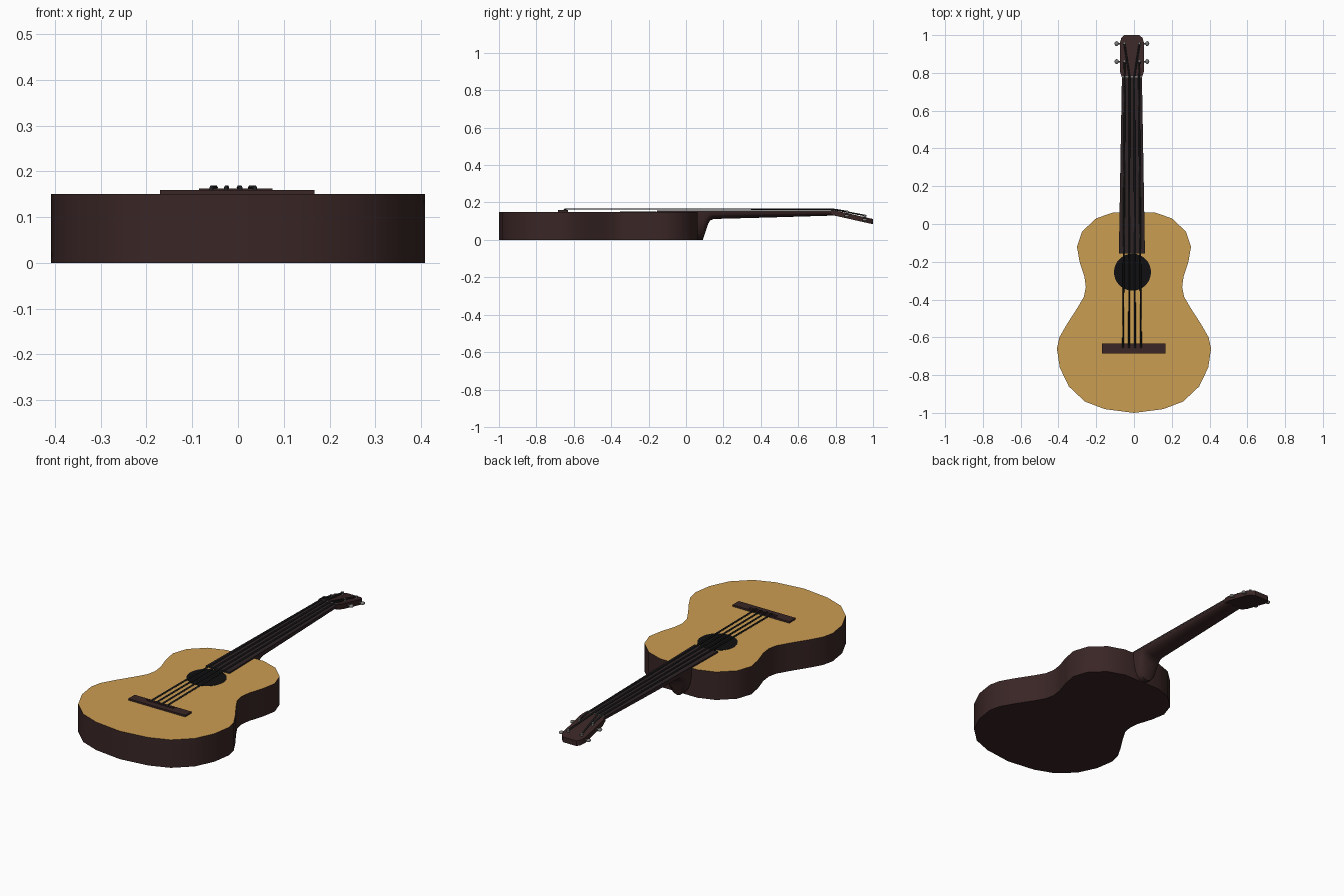
import bpy, bmesh, math
from mathutils import Vector

if "Cube" in bpy.data.objects:
    bpy.data.objects.remove(bpy.data.objects["Cube"])


def material(name, rgb):
    m = bpy.data.materials.new(name)
    m.diffuse_color = (*rgb, 1)
    m.use_nodes = True
    m.node_tree.nodes["Principled BSDF"].inputs["Base Color"].default_value = m.diffuse_color
    return m


BROWN = material("dark_brown_wood", (0.042, 0.019, 0.019))
TAN = material("spruce_tan", (0.60, 0.34, 0.085))
BLACK = material("hole_black", (0.005, 0.005, 0.006))
BOARD = material("fretboard_dark", (0.027, 0.017, 0.018))
STRING = material("string_dark_grey", (0.015, 0.016, 0.017))
METAL = material("metal_grey", (0.20, 0.20, 0.19))
CX = -0.011  # centre line of the neck


def finish(name, bm, mats, angle=40):
    bmesh.ops.recalc_face_normals(bm, faces=bm.faces)
    me = bpy.data.meshes.new(name)
    bm.to_mesh(me)
    bm.free()
    for m in mats:
        me.materials.append(m)
    ob = bpy.data.objects.new(name, me)
    bpy.context.collection.objects.link(ob)
    bpy.ops.object.select_all(action='DESELECT')
    ob.select_set(True)
    bpy.context.view_layer.objects.active = ob
    bpy.ops.object.shade_smooth_by_angle(angle=math.radians(angle))
    return ob


def loft(name, rings, mats, angle=40, top_mat=0):
    """Skin a list of equal-length point rings and cap both ends."""
    bm = bmesh.new()
    vs = [[bm.verts.new(p) for p in r] for r in rings]
    n = len(vs[0])
    for a, b in zip(vs, vs[1:]):
        for i in range(n):
            j = (i + 1) % n
            bm.faces.new((a[i], a[j], b[j], b[i]))
    bm.faces.new(vs[0])
    bm.faces.new(vs[-1]).material_index = top_mat
    return finish(name, bm, mats, angle)


def prism(name, outline, bottom, top, mats, top_mat=0):
    """Extrude an outline; bottom and top are functions of y."""
    return loft(name, [[(x, y, f(y)) for x, y in outline] for f in (bottom, top)],
                mats, top_mat=top_mat)


def box(name, x0, x1, y0, y1, z0, z1, mat):
    return prism(name, [(x0, y0), (x1, y0), (x1, y1), (x0, y1)],
                 lambda y: z0, lambda y: z1, [mat])


def rod(name, a, b, r, mat, sides=10):
    a, b = Vector(a), Vector(b)
    d = (b - a).normalized()
    u = d.orthogonal().normalized()
    v = d.cross(u)
    rings = [[c + r * (math.cos(t) * u + math.sin(t) * v)
              for t in (2 * math.pi * i / sides for i in range(sides))] for c in (a, b)]
    return loft(name, rings, [mat])


# body: mirrored half outline, tan soundboard on top
half = [(0, -1.0), (0.155, -0.98), (0.26, -0.94), (0.345, -0.86), (0.393, -0.76),
        (0.408, -0.66), (0.395, -0.60), (0.355, -0.53), (0.30, -0.445), (0.265, -0.385),
        (0.255, -0.335), (0.262, -0.28), (0.288, -0.20), (0.302, -0.12),
        (0.275, -0.04), (0.20, 0.03), (0.11, 0.061)]
outline = half + [(-x, y) for x, y in reversed(half[1:])]
prism("body", outline, lambda y: 0, lambda y: 0.15, [BROWN, TAN], top_mat=1)

# sound hole plate
N = 32
hole = [(-0.008 + 0.098 * math.cos(2 * math.pi * i / N),
         -0.255 + 0.098 * math.sin(2 * math.pi * i / N)) for i in range(N)]
prism("sound_hole", hole, lambda y: 0.149, lambda y: 0.1515, [BLACK])


def neck_half(y):
    """Half width of the neck, narrowing towards the nut."""
    return 0.069 - 0.016 * (y + 0.15) / 0.93


# neck and heel: rounded underside lofted along y
rings = []
for y, low in ((0.03, 0), (0.09, 0.0), (0.105, 0.045), (0.118, 0.085), (0.13, 0.105),
               (0.15, 0.112), (0.45, 0.120), (0.785, 0.130)):
    w = neck_half(y)
    ring = [(CX + w * math.cos(t), y, 0.15 - (0.15 - low) * math.sin(t) ** 0.8)
            for t in (math.pi * i / 12 for i in range(12))]
    rings.append(ring + [(CX - w, y, 0.15)])
loft("neck", rings, [BROWN], angle=60)

# fretboard
w0, w1 = neck_half(-0.155), neck_half(0.78)
prism("fretboard", [(CX - w0, -0.155), (CX + w0, -0.155), (CX + w1, 0.78), (CX - w1, 0.78)],
      lambda y: 0.148, lambda y: 0.158, [BOARD])


# headstock, tilted back
def head_top(y):
    return 0.160 - 0.225 * (y - 0.785)


side = [(0.053, 0.775), (0.064, 0.81), (0.064, 0.96), (0.056, 0.985), (0.04, 1.0)]
head = [(CX + x, y) for x, y in side] + [(CX - x, y) for x, y in reversed(side)]
prism("headstock", head, lambda y: head_top(y) - 0.028, head_top, [BROWN])

# nut, bridge and saddle
box("nut", CX - 0.053, CX + 0.053, 0.776, 0.784, 0.15, 0.163, METAL)
box("bridge", -0.17, 0.167, -0.685, -0.632, 0.149, 0.159, BROWN)
box("saddle", -0.085, 0.075, -0.652, -0.640, 0.157, 0.163, BROWN)

# tuning machines: post, shaft and button on each side
posts = {}
for s in (-1, 1):
    for k, y in enumerate((0.86, 0.955)):
        z = head_top(y)
        px = CX + s * 0.040
        posts[s, k] = (px, y, z + 0.009)
        rod("tuner_post", (px, y, z - 0.01), (px, y + 0.003, z + 0.013), 0.007, METAL)
        rod("tuner_shaft", (CX + s * 0.05, y, z - 0.014), (CX + s * 0.08, y, z - 0.014),
            0.004, METAL)
        bm = bmesh.new()
        bmesh.ops.create_uvsphere(bm, u_segments=12, v_segments=8, radius=1)
        bmesh.ops.scale(bm, verts=bm.verts, vec=(0.011, 0.013, 0.008))
        bmesh.ops.translate(bm, verts=bm.verts, vec=(CX + s * 0.081, y, z - 0.014))
        finish("tuner_button", bm, [METAL], 80)

# strings: down into bridge, along the neck, then to the posts
for i, key in enumerate(((-1, 0), (-1, 1), (1, 1), (1, 0))):
    x = -0.058 + 0.0317 * i
    xn = CX + (i - 1.5) * 0.025
    path = [(x, -0.656, 0.155), (x, -0.646, 0.165), (xn, 0.78, 0.165), posts[key]]
    cu = bpy.data.curves.new("string", 'CURVE')
    cu.dimensions = '3D'
    cu.bevel_depth = 0.0045
    cu.bevel_resolution = 1
    cu.use_fill_caps = True
    sp = cu.splines.new('POLY')
    sp.points.add(len(path) - 1)
    for p, co in zip(sp.points, path):
        p.co = (*co, 1)
    cu.materials.append(STRING)
    bpy.context.collection.objects.link(bpy.data.objects.new("string", cu))
